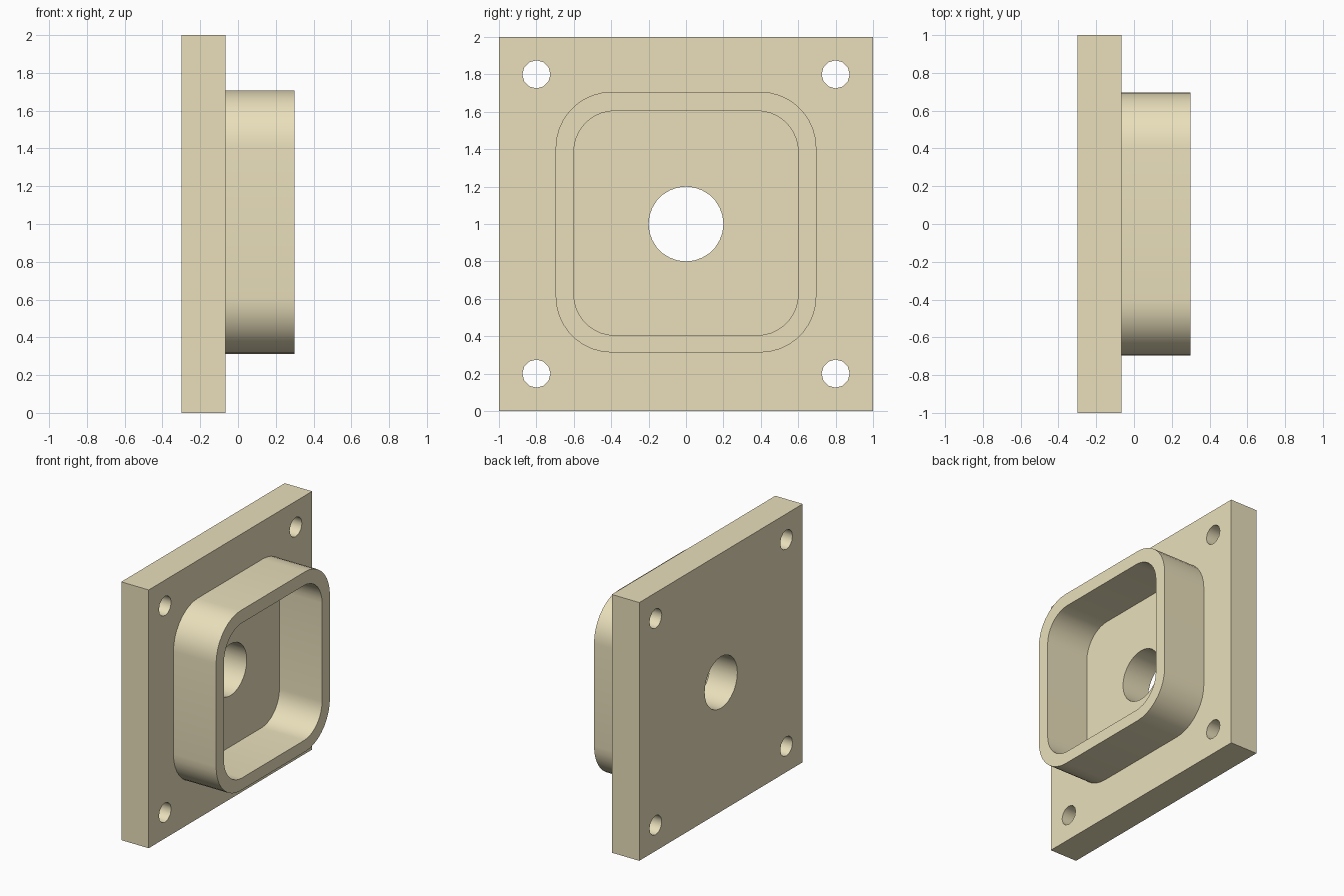
import bpy, bmesh
from math import pi, cos, sin, radians

if "Cube" in bpy.data.objects:
    bpy.data.objects.remove(bpy.data.objects["Cube"])

tan = bpy.data.materials.new("tan")
tan.diffuse_color = (0.82, 0.74, 0.50, 1)
tan.use_nodes = True
tan.node_tree.nodes["Principled BSDF"].inputs["Base Color"].default_value = tan.diffuse_color


def circle(y, z, r, n):
    return [(y + r * cos(2 * pi * i / n), z + r * sin(2 * pi * i / n)) for i in range(n)]


def rounded_square(half, r, zc, steps=9):
    pts = []
    for q, (sy, sz) in enumerate([(1, 1), (-1, 1), (-1, -1), (1, -1)]):
        for i in range(steps + 1):
            a = pi / 2 * (q + i / steps)
            pts.append((sy * (half - r) + r * cos(a), zc + sz * (half - r) + r * sin(a)))
    return pts


def extruded_profile(name, loops, x0, x1):
    """Fill the outline minus its holes in the YZ plane, then extrude along X."""
    bm = bmesh.new()
    for loop in loops:
        vs = [bm.verts.new((0, y, z - 1)) for y, z in loop]
        for a, b in zip(vs, vs[1:] + vs[:1]):
            bm.edges.new((a, b))
    bmesh.ops.triangle_fill(bm, use_beauty=True, edges=bm.edges[:], normal=(1, 0, 0))
    ext = bmesh.ops.extrude_face_region(bm, geom=bm.faces[:], use_keep_orig=True)
    top = [g for g in ext["geom"] if isinstance(g, bmesh.types.BMVert)]
    bmesh.ops.translate(bm, vec=(x1 - x0, 0, 0), verts=top)
    bmesh.ops.recalc_face_normals(bm, faces=bm.faces[:])
    mesh = bpy.data.meshes.new(name)
    bm.to_mesh(mesh)
    bm.free()
    mesh.materials.append(tan)
    obj = bpy.data.objects.new(name, mesh)
    obj.location = (x0, 0, 1)
    bpy.context.collection.objects.link(obj)
    bpy.ops.object.select_all(action='DESELECT')
    obj.select_set(True)
    bpy.context.view_layer.objects.active = obj
    bpy.ops.object.shade_smooth_by_angle(angle=radians(40))
    return obj


# Square plate with a central bore and four bolt holes
square = [(-1, 0), (1, 0), (1, 2), (-1, 2)]
bolt_holes = [circle(y, z, 0.075, 12) for y in (-0.8, 0.8) for z in (0.2, 1.8)]
extruded_profile("mounting_plate", [square, circle(0, 1, 0.2, 28)] + bolt_holes, -0.30, -0.065)

# Raised rounded-square collar, open at the front
extruded_profile("collar", [rounded_square(0.697, 0.30, 1.01),
                            rounded_square(0.60, 0.22, 1.005)], -0.065, 0.30)
